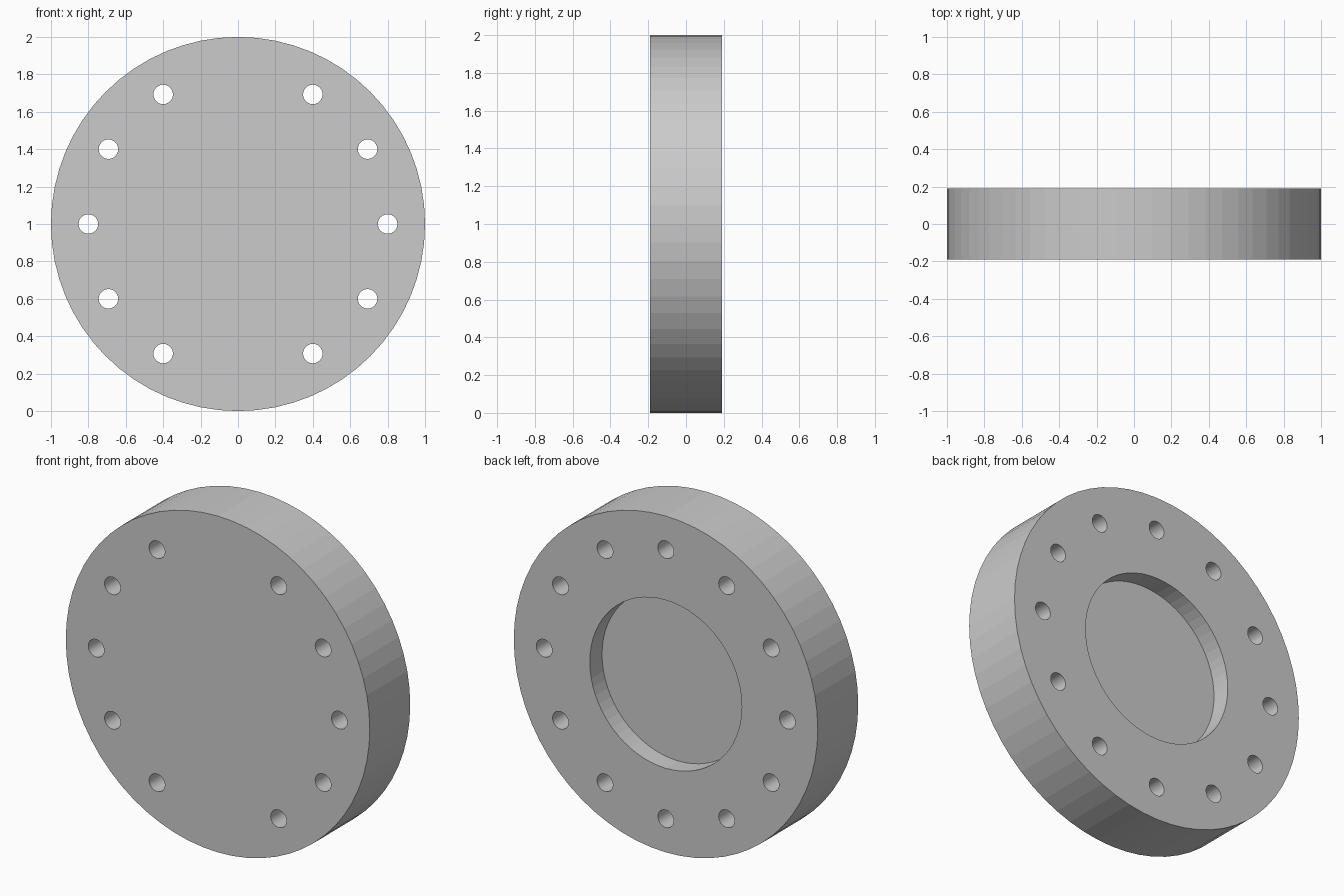
import bpy, bmesh, math
from mathutils import Matrix

default = bpy.data.objects.get("Cube")
if default:
    bpy.data.objects.remove(default, do_unlink=True)

HALF = 0.19          # half the plate thickness
CENTRE = 1.0         # height of the disc centre

steel = bpy.data.materials.new("light_grey")
steel.use_nodes = True
grey = (0.6, 0.6, 0.6, 1)
steel.diffuse_color = grey
steel.node_tree.nodes["Principled BSDF"].inputs["Base Color"].default_value = grey


def add_cylinder(bm, radius, y0, y1, x=0.0, z=CENTRE, sides=64):
    """Closed cylinder along y, from y0 to y1."""
    place = Matrix.Translation((x, (y0 + y1) / 2, z)) @ Matrix.Rotation(math.pi / 2, 4, "X")
    bmesh.ops.create_cone(bm, cap_ends=True, segments=sides, radius1=radius,
                          radius2=radius, depth=y1 - y0, matrix=place)


def make_object(name, bm):
    mesh = bpy.data.meshes.new(name)
    bm.to_mesh(mesh)
    bm.free()
    mesh.materials.append(steel)
    obj = bpy.data.objects.new(name, mesh)
    bpy.context.collection.objects.link(obj)
    return obj


# Solid disc
bm = bmesh.new()
add_cylinder(bm, 1.0, -HALF, HALF)
flange = make_object("flange_disc", bm)

# Cutter: round recess in the back and a ring of twelve bolt holes
bm = bmesh.new()
add_cylinder(bm, 0.5, HALF - 0.115, HALF + 0.1)
for i in range(12):
    angle = math.radians(30 * i)
    # The top and bottom holes are blind, open only at the back
    start = HALF - 0.25 if i in (3, 9) else -HALF - 0.1
    add_cylinder(bm, 0.052, start, HALF + 0.1,
                 0.8 * math.cos(angle), CENTRE + 0.8 * math.sin(angle), 32)
cutter = make_object("hole_cutter", bm)
cutter.hide_render = True

# Cut the holes, then drop the cutter
cut = flange.modifiers.new("holes", "BOOLEAN")
cut.operation = "DIFFERENCE"
cut.solver = "EXACT"
cut.object = cutter
bpy.ops.object.select_all(action="DESELECT")
bpy.context.view_layer.objects.active = flange
flange.select_set(True)
bpy.ops.object.modifier_apply(modifier=cut.name)
bpy.data.objects.remove(cutter, do_unlink=True)
